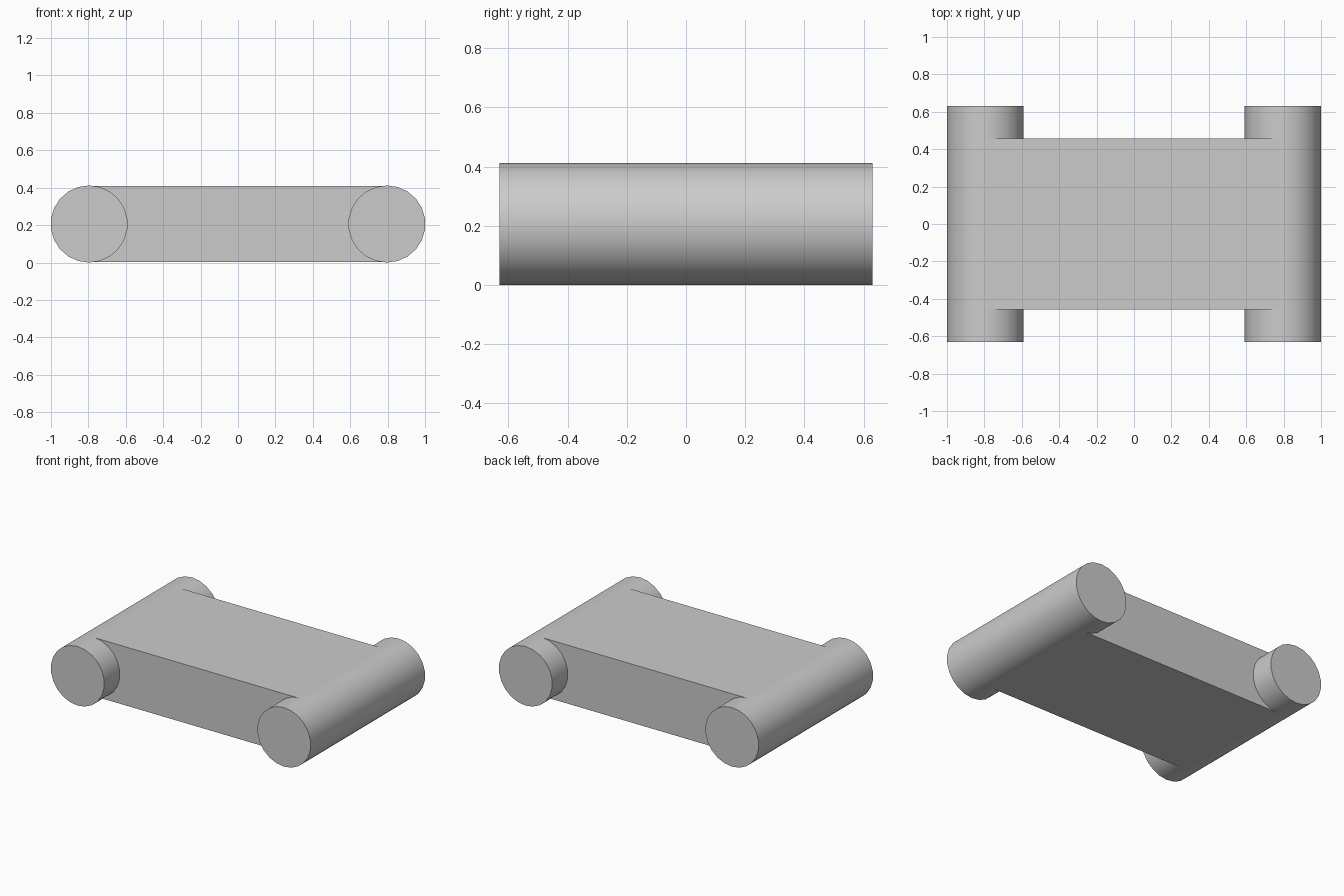
import bpy
import math

if "Cube" in bpy.data.objects:
    bpy.data.objects.remove(bpy.data.objects["Cube"], do_unlink=True)

RADIUS = 0.206
SIDES = 22
ROLL_X = 0.796
ROLL_LENGTH = 1.26

# Single plain grey
grey = bpy.data.materials.new("plain_grey")
grey.use_nodes = True
colour = (0.6, 0.6, 0.6, 1)
grey.diffuse_color = colour
grey.node_tree.nodes["Principled BSDF"].inputs["Base Color"].default_value = colour

# Side rollers: cylinders lying front to back, with a vertex line on top
for side, name in ((1, "left_roller"), (-1, "right_roller")):
    bpy.ops.mesh.primitive_cylinder_add(
        vertices=SIDES, radius=RADIUS, depth=ROLL_LENGTH,
        location=(side * ROLL_X, 0, RADIUS), rotation=(math.pi / 2, 0, 0))
    roller = bpy.context.object
    roller.name = name
    bpy.ops.object.transform_apply(location=False, rotation=True, scale=True)
    roller.data.materials.append(grey)
    bpy.ops.object.shade_smooth_by_angle(angle=math.radians(35))

# Central slab, its ends buried in the rollers
bpy.ops.mesh.primitive_cube_add(size=1, location=(0, 0, RADIUS))
slab = bpy.context.object
slab.name = "central_slab"
slab.scale = (2 * ROLL_X, 0.916, 2 * RADIUS - 0.004)
bpy.ops.object.transform_apply(location=False, rotation=False, scale=True)
slab.data.materials.append(grey)
